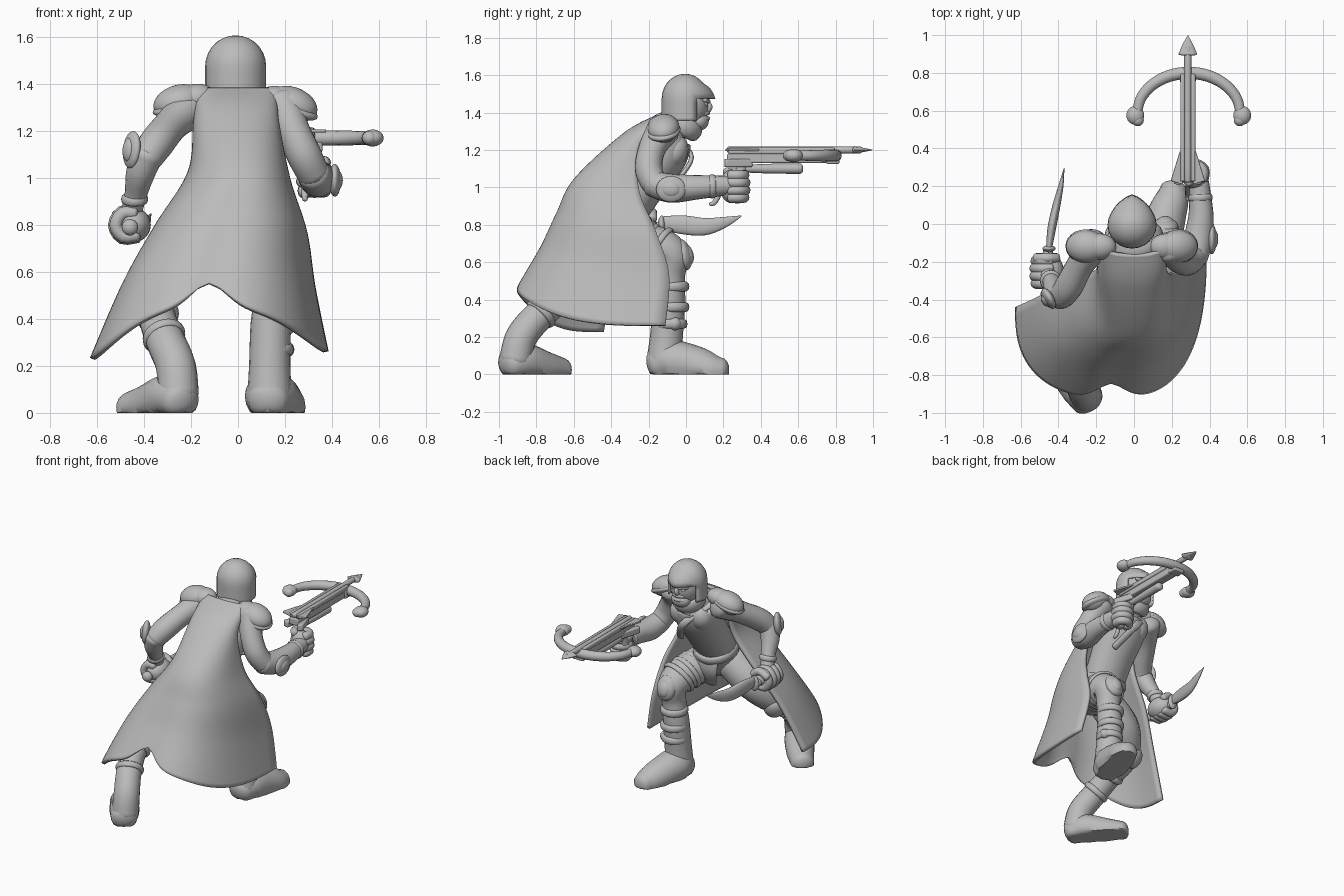
import bpy, bmesh, math
from math import sin, cos, pi
from mathutils import Vector

cube = bpy.data.objects.get("Cube")
if cube:
    bpy.data.objects.remove(cube)

GREY = bpy.data.materials.new("stone grey")
GREY.use_nodes = True
GREY.diffuse_color = (0.5, 0.5, 0.5, 1)
GREY.node_tree.nodes["Principled BSDF"].inputs["Base Color"].default_value = (0.5, 0.5, 0.5, 1)
X, Y, Z = Vector((1, 0, 0)), Vector((0, 1, 0)), Vector((0, 0, 1))


def finish(ob, name, angle=50):
    ob.name = name
    ob.data.materials.clear()
    ob.data.materials.append(GREY)
    bpy.ops.object.select_all(action='DESELECT')
    bpy.context.view_layer.objects.active = ob
    ob.select_set(True)
    bpy.ops.object.shade_smooth_by_angle(angle=math.radians(angle))
    return ob


def loft(name, rings, closed=True):
    """Skin a list of point rings; closed rings get end caps."""
    bm = bmesh.new()
    rows = [[bm.verts.new(p) for p in ring] for ring in rings]
    n = len(rows[0])
    for a, b in zip(rows, rows[1:]):
        for i in range(n if closed else n - 1):
            j = (i + 1) % n
            bm.faces.new((a[i], a[j], b[j], b[i]))
    if closed:
        bm.faces.new(rows[0])
        bm.faces.new(rows[-1])
    bmesh.ops.recalc_face_normals(bm, faces=bm.faces)
    me = bpy.data.meshes.new(name)
    bm.to_mesh(me)
    bm.free()
    ob = bpy.data.objects.new(name, me)
    bpy.context.collection.objects.link(ob)
    return finish(ob, name)


def spline(pts, n=6):
    """Smooth interpolation through tuples of any length."""
    out = []
    for i in range(len(pts) - 1):
        p = [pts[max(0, min(len(pts) - 1, i + k))] for k in (-1, 0, 1, 2)]
        for s in range(n):
            t = s / n
            out.append([b + (c - a) * t / 2 + (a - 2.5 * b + 2 * c - d / 2) * t * t
                        + (1.5 * (b - c) + (d - a) / 2) * t ** 3 for a, b, c, d in zip(*p)])
    return out + [list(pts[-1])]


def limb(name, pts, flat=(1, 1), ref=X, floor=None, sides=20, cap=0.6, n=6):
    """Tapered round tube through (x, y, z, radius) points with domed ends."""
    s = spline(pts, n)
    pos = [Vector(p[:3]) for p in s]
    rad = [p[3] for p in s]
    tan = [(pos[min(i + 1, len(s) - 1)] - pos[max(i - 1, 0)]).normalized() for i in range(len(s))]
    steps = [k * pi / 8 for k in (1, 2, 3, 3.8)]
    path = [(pos[0] - tan[0] * rad[0] * cap * sin(a), rad[0] * cos(a), tan[0]) for a in reversed(steps)]
    path += list(zip(pos, rad, tan))
    path += [(pos[-1] + tan[-1] * rad[-1] * cap * sin(a), rad[-1] * cos(a), tan[-1]) for a in steps]
    rings = []
    for p, r, t in path:
        u = (ref - t * ref.dot(t)).normalized()
        v = t.cross(u)
        ring = [p + r * (flat[0] * cos(a) * u + flat[1] * sin(a) * v)
                for a in (2 * pi * k / sides for k in range(sides))]
        if floor is not None:
            for q in ring:
                q.z = max(q.z, floor)
        rings.append(ring)
    return loft(name, rings)


def ball(name, loc, size, rot=(0, 0, 0)):
    bpy.ops.mesh.primitive_uv_sphere_add(segments=24, ring_count=14, location=loc, rotation=rot)
    ob = bpy.context.object
    ob.scale = size
    return finish(ob, name)


def band(name, loc, axis, big, small):
    bpy.ops.mesh.primitive_torus_add(major_segments=24, minor_segments=8, location=loc,
                                     major_radius=big, minor_radius=small)
    ob = bpy.context.object
    ob.rotation_euler = Vector(axis).to_track_quat('Z', 'Y').to_euler()
    ob.scale.z = 1.6
    return finish(ob, name)


def box(name, loc, size, rot=(0, 0, 0), bevel=0.008):
    bpy.ops.mesh.primitive_cube_add(size=1, location=loc, rotation=rot)
    ob = bpy.context.object
    ob.scale = size
    bpy.ops.object.transform_apply(location=False, rotation=False, scale=True)
    m = ob.modifiers.new("soft edges", 'BEVEL')
    m.width, m.segments = bevel, 2
    return finish(ob, name, 35)


def fist(side, c, axis, u, r=0.055):
    """Palm with four fingers and a thumb curled round a grip axis."""
    c, v = Vector(c), axis.cross(u)
    ball(side + "_palm", c - u * 0.02, [r + 0.01 + 0.025 * abs(axis[i]) for i in range(3)])
    for k in range(4):
        o = c + axis * (k - 1.5) * 0.04
        q = r - 0.006 * abs(k - 1.5)
        arc = [o + q * (cos(a) * u + sin(a) * v) for a in (-2.2, -1.1, 0, 1.1, 2)]
        limb(f"{side}_finger_{k + 1}", [(*p, 0.028) for p in arc], ref=axis, sides=12, n=3)
    o = c + axis * 0.075
    arc = [o + r * (cos(a) * u + sin(a) * v) for a in (2.6, 1.7, 0.6)]
    limb(side + "_thumb", [(*p, 0.026) for p in arc], ref=axis, sides=12, n=3)


# Cloak: each row is (back z, back y, then x y z of the two free edges)
rows = spline([(1.375, -.16, -.165, -.1, 1.375, .155, -.1, 1.375),
               (1.28, -.33, -.18, -.2, 1.23, .165, -.25, 1.23),
               (1.04, -.59, -.205, -.25, 1.02, .215, -.25, .98),
               (.85, -.69, -.35, -.3, .78, .285, -.16, .76),
               (.66, -.785, -.49, -.38, .53, .32, -.09, .53),
               (.45, -.915, -.62, -.44, .23, .375, -.11, .26)], 8)
rings = []
for i, (zb, yb, xl, yl, zl, xr, yr, zr) in enumerate(rows):
    t = i / (len(rows) - 1)
    w = t ** 5
    ring = []
    for k in range(73):
        u = k / 36 - 1
        s = math.copysign(abs(sin(u * pi / 2)) ** (0.88 - 0.12 * t), u)
        c, m = max(cos(u * pi / 2), 0), (s + 1) / 2
        ye, ze = yl + (yr - yl) * m, zl + (zr - zl) * m
        notch = w * math.exp(-abs(u / 0.08) ** 1.4)
        ring.append((xl + (xr - xl) * m, ye + (yb - ye) * c ** .75 + 0.08 * notch,
                     ze + (zb - ze) * c ** (.85 + 1.7 * w) + 0.1 * notch))
    rings.append(ring)
cloak = loft("cloak", rings, closed=False)
mod = cloak.modifiers.new("cloth thickness", 'SOLIDIFY')
mod.thickness = 0.022
mod.offset = 0

# Torso, vest and belt
limb("torso", [(-.02, -.4, .74, .14), (-.01, -.33, .87, .148), (0, -.24, 1.01, .155), (0, -.13, 1.18, .17),
               (0, -.1, 1.28, .155), (-.01, -.05, 1.34, .09), (-.01, 0, 1.42, .075)], (1, .82))
band("belt", (-.01, -.33, .87), (0, .45, 1), .138, .02)
band("collar", (-.01, -.02, 1.33), (0, .5, 1), .08, .033)
for sx in (-1, 1):
    ball("chest_plate", (sx * .075, -.06, 1.19), (.08, .07, .09), (-.4, 0, 0))
limb("loin_cloth", [(0, -.23, .87, .1), (0, -.22, .74, .09), (0, -.26, .64, .06)], (1, .2))
limb("chest_strap", [(-.13, -.08, 1.29, .025), (0, .03, 1.16, .025), (.1, -.08, 1.0, .025)], (1, .5))

# Head, open helmet and face
ball("head", (-.01, .015, 1.44), (.105, .105, .125))
helmet = ball("helmet", (-.01, -.005, 1.475), (.13, .125, .132))
bm = bmesh.new()
bm.from_mesh(helmet.data)
for v in bm.verts:
    if v.co.z < 0:
        r = math.hypot(v.co.x, v.co.y)
        grow = min(1 / max(r, .01), 1 / max(r, .35))
        v.co.x, v.co.y = v.co.x * grow, v.co.y * grow
    elif v.co.y > .5 and v.co.z < .5:
        v.co.y *= 1 + .3 * (1 - abs(v.co.x)) * (1 - v.co.z)
bmesh.ops.delete(bm, geom=[f for f in bm.faces if f.calc_center_median().z < -.85 or
                           (f.calc_center_median().y > .55 and f.calc_center_median().z < 0)], context='FACES')
bm.to_mesh(helmet.data)
bm.free()
mod = helmet.modifiers.new("plate thickness", 'SOLIDIFY')
mod.thickness = 0.08
ball("jaw", (-.01, .07, 1.355), (.068, .052, .052))
ball("nose", (-.01, .118, 1.425), (.018, .022, .03), (-.4, 0, 0))
for z in (1.365, 1.393):
    limb("lip", [(-.05, .1, z, .01), (-.01, .117, z + .004, .012), (.03, .1, z, .01)], ref=Z, sides=10)
for sx in (-1, 1):
    ball("eye", (-.01 + sx * .04, .105, 1.445), (.018, .012, .011))
    limb("brow", [(-.01 + sx * .015, .12, 1.46, .012), (-.01 + sx * .07, .1, 1.468, .012)], ref=Z, sides=10)

# Arms, shoulder plates and elbow plates
limb("left_upper_arm", [(.19, -.12, 1.31, .09), (.23, -.18, 1.21, .073), (.28, -.2, 1.1, .074), (.32, -.17, 1.02, .07)])
limb("left_forearm", [(.32, -.18, 1.02, .07), (.34, -.08, .995, .077), (.355, .05, 1.0, .066), (.345, .22, 1.01, .052)])
limb("right_upper_arm", [(-.2, -.1, 1.3, .09), (-.28, -.21, 1.23, .073), (-.345, -.33, 1.15, .075), (-.385, -.385, 1.09, .068)])
limb("right_forearm", [(-.385, -.385, 1.1, .068), (-.415, -.36, 1.02, .062), (-.435, -.31, .93, .048), (-.455, -.27, .85, .045)])
for side, x, z, tilt in (("left", .235, 1.315, .4), ("right", -.255, 1.325, -.3)):
    ball(side + "_shoulder_plate", (x, -.12, z), (.108, .086, .07), (.15, tilt, 0))
    ball(side + "_shoulder_rim", (x, -.12, z - .015), (.113, .092, .035), (.15, tilt, 0))
    ball(side + "_shoulder_yoke", (x * .72, -.12, z + .015), (.09, .07, .06), (.15, tilt / 2, 0))
ball("left_elbow_plate", (.412, -.08, .99), (.026, .08, .07))
ball("left_elbow_boss", (.424, -.08, .99), (.022, .05, .042))
ball("right_elbow_plate", (-.452, -.395, 1.12), (.028, .06, .08), (0, .1, .5))
ball("right_elbow_boss", (-.465, -.405, 1.12), (.024, .035, .05), (0, .1, .5))
band("left_cuff", (.352, .14, 1.005), (-.05, 1, 0), .053, .012)
band("right_cuff", (-.44, -.3, .91), (0, .3, -1), .046, .012)
fist("left", (.325, .265, 1.005), Z, Y, .055)
fist("right", (-.465, -.255, .8), Y, -X, .064)

# Legs, boots, knee guards and straps
limb("front_leg", [(.08, -.37, .73, .12), (.14, -.2, .69, .118), (.16, -.085, .64, .1), (.155, -.085, .53, .08),
                   (.14, -.09, .38, .086), (.135, -.105, .2, .088), (.135, -.115, .08, .095)])
limb("front_boot", [(.13, -.155, .05, .088), (.14, -.08, .07, .112), (.17, .04, .05, .105), (.2, .13, .025, .09),
                    (.21, .19, .02, .068)], floor=0)
limb("rear_leg", [(-.1, -.4, .75, .12), (-.25, -.42, .63, .12), (-.35, -.52, .5, .095), (-.345, -.67, .41, .08),
                  (-.31, -.79, .31, .083), (-.265, -.88, .2, .085), (-.255, -.91, .08, .088)])
limb("rear_boot", [(-.245, -.94, .05, .085), (-.29, -.87, .07, .098), (-.375, -.76, .035, .09),
                   (-.455, -.67, .015, .075)], floor=0)
ball("front_knee_plate", (.165, -.015, .64), (.07, .045, .085), (.25, 0, 0))
ball("front_knee_boss", (.165, .01, .64), (.045, .03, .055), (.25, 0, 0))
ball("rear_knee_plate", (-.38, -.45, .47), (.065, .045, .075), (-.5, 0, .5))
for z, y in ((.27, -.085), (.36, -.075), (.47, -.075)):
    band("front_strap", (.145, y, z), Z, .077, .016)
ball("front_buckle", (.205, -.06, .27), (.035, .035, .035))
for k in range(3):
    band("thigh_wrap", (.12 + k * .016, -.26 + k * .06, .705 - k * .015), (.25, 1, -.3 - k * .15), .114, .011)
band("rear_boot_top", (-.315, -.775, .325), (-.3, .7, .7), .081, .013)
band("rear_strap", (-.345, -.65, .42), (-.1, 1, .6), .08, .014)

# Curved knife
limb("knife_grip", [(-.46, -.36, .79, .026), (-.455, -.14, .79, .026)], ref=Z)
ball("knife_pommel", (-.46, -.37, .79), (.035, .03, .035))
ball("knife_guard", (-.45, -.13, .795), (.035, .018, .055))
limb("knife_blade", [(-.45, -.13, .81, .035), (-.435, -.02, .8, .05), (-.41, .1, .79, .046),
                     (-.385, .21, .815, .028), (-.37, .295, .847, .003)], (.45, 1))

# Crossbow
GX = .285
box("stock", (GX, .51, 1.155), (.07, .58, .05))
for sx in (-1, 1):
    box("bolt_rail", (GX + sx * .028, .51, 1.195), (.024, .57, .035))
    box("bolt_fletching", (GX + sx * .035, .3, 1.2), (.065, .17, .014), (0, 0, sx * .3), .004)
    box("stock_butt", (GX + sx * .035, .28, 1.13), (.04, .15, .045), (0, 0, sx * .3))
limb("bolt_shaft", [(GX, .23, 1.2, .019), (GX, .93, 1.2, .019)], ref=Z, sides=12)
limb("bolt_head", [(GX, .9, 1.2, .05), (GX, .95, 1.2, .028), (GX, .998, 1.2, .002)], (1, .4), sides=12, cap=.2)
limb("grip", [(GX, .3, 1.12, .03), (GX, .27, .93, .028)])
limb("under_rail", [(GX, .3, 1.1, .02), (GX, .45, 1.1, .026), (GX, .61, 1.1, .028)], ref=Z)
limb("trigger", [(GX, .22, 1.06, .012), (GX, .16, .93, .014), (GX, .13, .91, .01)])
limb("bow", [(.29 + .275 * cos(a), .58 + .22 * sin(a), 1.17, .026 + .007 * sin(a))
             for a in (k * pi / 8 for k in range(9))], ref=Z, sides=14, n=4)
for sx in (-1, 1):
    ball("bow_tip", (.29 + sx * .283, .575, 1.17), (.047, .05, .036))
    ball("bow_knob", (.29 + sx * .27, .55, 1.17), (.032, .032, .03))
box("bow_mount", (GX, .785, 1.16), (.085, .07, .07))
